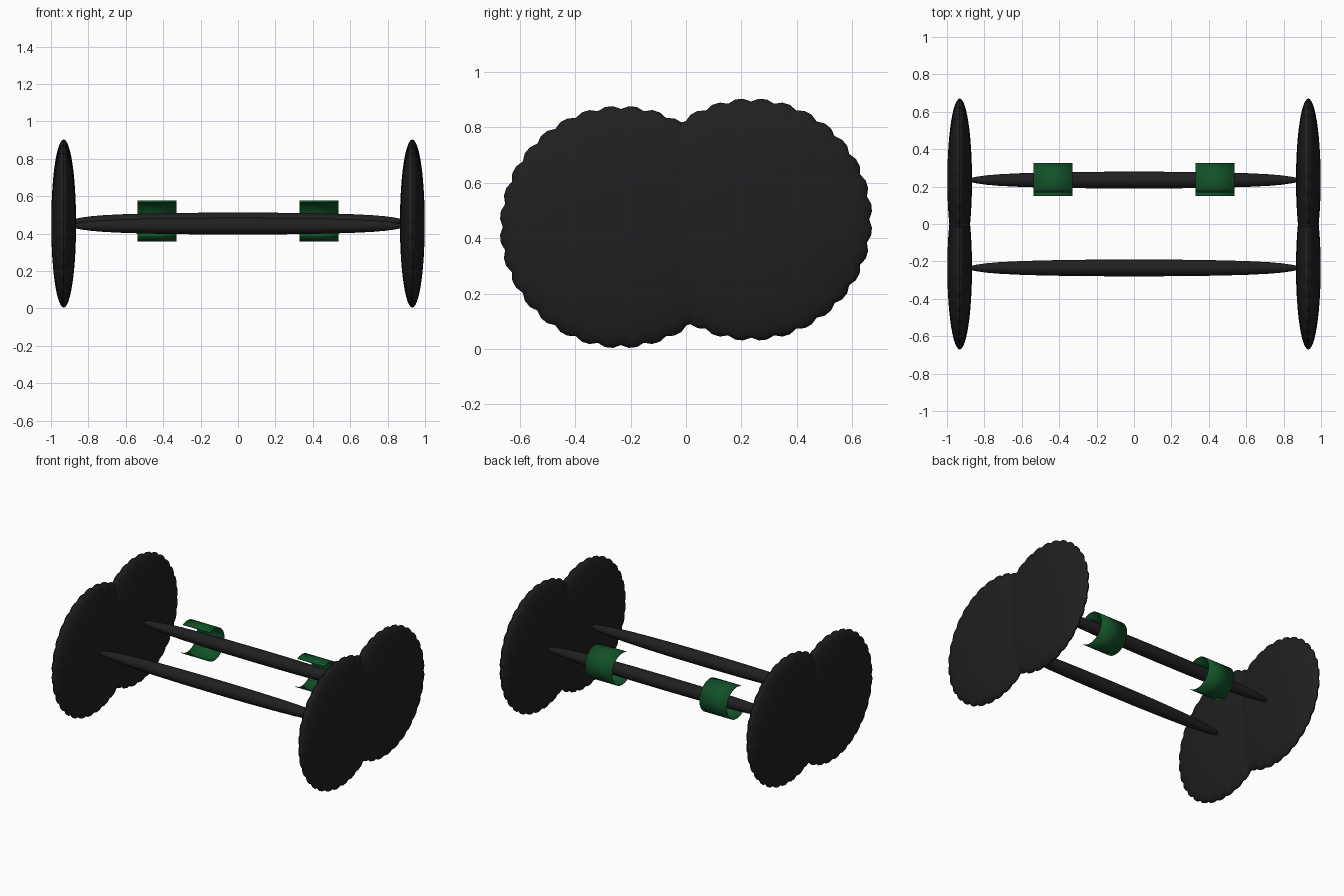
import bpy, bmesh, math

if "Cube" in bpy.data.objects:
    bpy.data.objects.remove(bpy.data.objects["Cube"])


def material(name, rgb):
    m = bpy.data.materials.new(name)
    m.diffuse_color = (*rgb, 1)
    m.use_nodes = True
    m.node_tree.nodes["Principled BSDF"].inputs["Base Color"].default_value = m.diffuse_color
    return m


BLACK = material("charcoal", (0.014, 0.014, 0.015))
GREEN = material("dark green", (0.006, 0.085, 0.022))


def finish(bm, name, mat, loc, angle):
    bmesh.ops.recalc_face_normals(bm, faces=bm.faces)
    me = bpy.data.meshes.new(name)
    bm.to_mesh(me)
    bm.free()
    me.materials.append(mat)
    ob = bpy.data.objects.new(name, me)
    ob.location = loc
    bpy.context.collection.objects.link(ob)
    bpy.ops.object.select_all(action='DESELECT')
    ob.select_set(True)
    bpy.context.view_layer.objects.active = ob
    bpy.ops.object.shade_smooth_by_angle(angle=math.radians(angle))
    return ob


def spun(name, profile, segs, ripple, loc, angle):
    """Closed solid around the x axis; profile is (x, radius) with poles at both ends."""
    bm = bmesh.new()
    rings = []
    for x, r in profile[1:-1]:
        ring = []
        for i in range(segs):
            a = 2 * math.pi * i / segs
            k = r * ripple(i, r)
            ring.append(bm.verts.new((x, k * math.cos(a), k * math.sin(a))))
        rings.append(ring)
    for i in range(segs):
        j = (i + 1) % segs
        for p, q in zip(rings, rings[1:]):
            bm.faces.new((p[i], p[j], q[j], q[i]))
    for ring, x in ((rings[0], profile[0][0]), (rings[-1], profile[-1][0])):
        pole = bm.verts.new((x, 0, 0))
        for i in range(segs):
            bm.faces.new((pole, ring[i], ring[(i + 1) % segs]))
    return finish(bm, name, BLACK, loc, angle)


# Wheel: flattened ellipsoid with 32 scallops fading toward the hub
RADIUS, HALF = 0.437, 0.066
wheel_profile = [(-HALF * math.cos(math.pi * i / 24), RADIUS * math.sin(math.pi * i / 24))
                 for i in range(25)]


def scallop(i, r):
    return 1 - (0.025 * (r / RADIUS) ** 4 if i % 3 == 0 else 0)


# Axle: long rod with tapered ends
half_axle = [(0.885, 0), (0.875, 0.011), (0.84, 0.018), (0.79, 0.025), (0.72, 0.031),
             (0.6, 0.037), (0.45, 0.041), (0.25, 0.044)]
axle_profile = [(-x, r) for x, r in half_axle] + [(0, 0.045)] + half_axle[::-1]

for end, y, z in (("front", -0.235, 0.44), ("back", 0.235, 0.467)):
    spun(end + "_axle", axle_profile, 24, lambda i, r: 1, (0, y, z), 40)
    for side, x in (("left", -0.932), ("right", 0.932)):
        spun(f"{end}_{side}_wheel", wheel_profile, 96, scallop, (x, y, z), 30)

# Clips: thin C-shaped sleeves on the back axle, open toward the front
for side, x in (("left", -0.433), ("right", 0.433)):
    bm = bmesh.new()
    pairs = []
    for i in range(25):
        a = math.radians(-128 + 244 * i / 24)
        y, z = 0.108 * math.cos(a), 0.108 * math.sin(a)
        pairs.append([bm.verts.new((dx, y, z)) for dx in (-0.103, 0.103)])
    for p, q in zip(pairs, pairs[1:]):
        bm.faces.new((p[0], p[1], q[1], q[0]))
    clip = finish(bm, side + "_clip", GREEN, (x, 0.217, 0.468), 30)
    shell = clip.modifiers.new("thickness", 'SOLIDIFY')
    shell.thickness = 0.004
    shell.offset = 0
